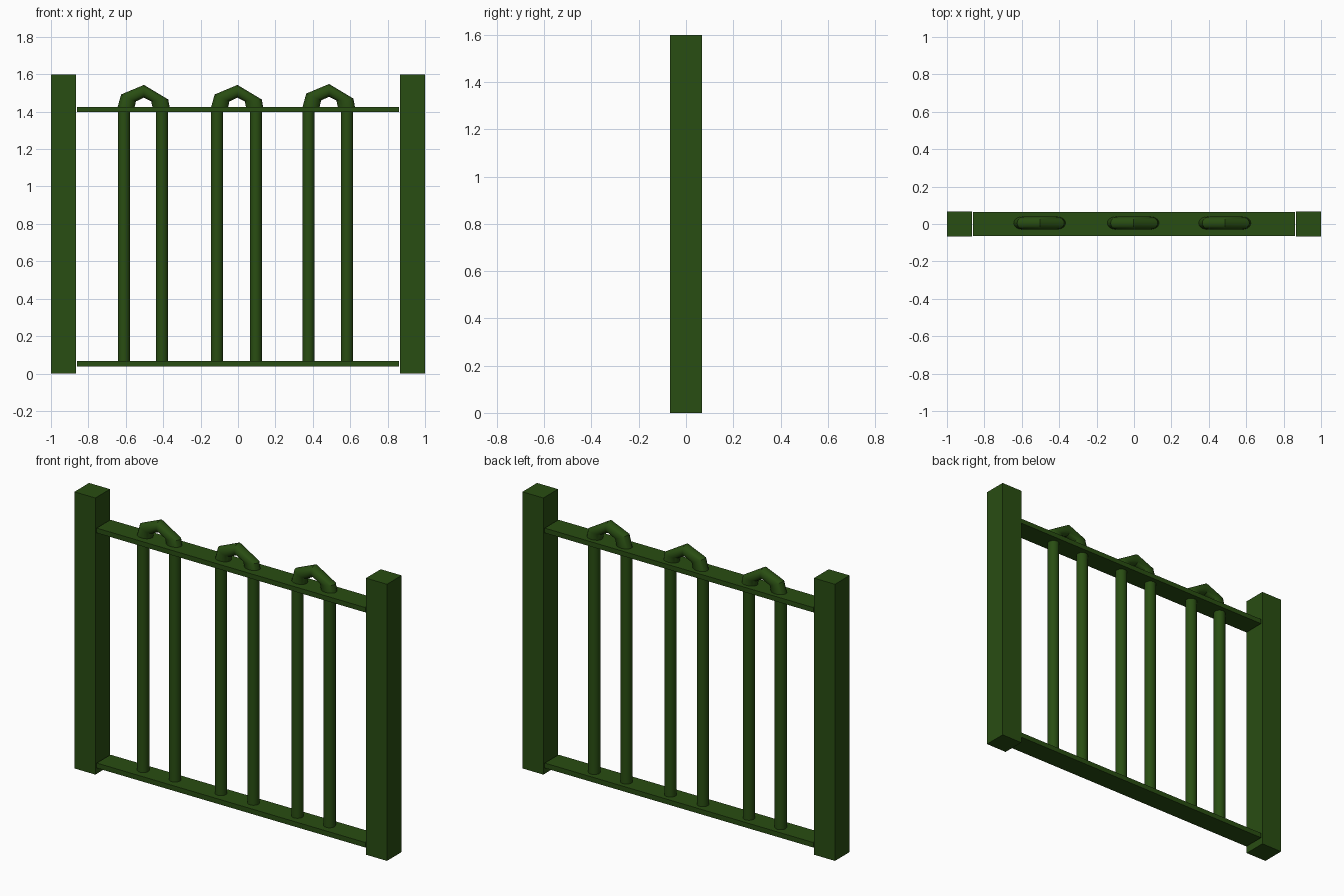
import bpy, bmesh, math
from mathutils import Vector

if "Cube" in bpy.data.objects:
    bpy.data.objects.remove(bpy.data.objects["Cube"])

green = bpy.data.materials.new("dark_green")
green.diffuse_color = (0.022, 0.075, 0.006, 1)
green.use_nodes = True
green.node_tree.nodes["Principled BSDF"].inputs["Base Color"].default_value = green.diffuse_color


def finish(name, bm, smooth=False):
    bmesh.ops.recalc_face_normals(bm, faces=bm.faces)
    mesh = bpy.data.meshes.new(name)
    bm.to_mesh(mesh)
    bm.free()
    mesh.materials.append(green)
    obj = bpy.data.objects.new(name, mesh)
    bpy.context.collection.objects.link(obj)
    if smooth:
        bpy.ops.object.select_all(action='DESELECT')
        obj.select_set(True)
        bpy.context.view_layer.objects.active = obj
        bpy.ops.object.shade_smooth_by_angle(angle=math.radians(30))
    return obj


def box(name, lo, hi):
    bm = bmesh.new()
    bmesh.ops.create_cube(bm, size=1)
    lo, hi = Vector(lo), Vector(hi)
    bmesh.ops.scale(bm, vec=hi - lo, verts=bm.verts)
    bmesh.ops.translate(bm, vec=(lo + hi) / 2, verts=bm.verts)
    return finish(name, bm)


def sweep(name, stations, width, sides, y=0.0):
    """Tube through stations, each an (outer, inner) pair of xz points."""
    bm = bmesh.new()
    rings = []
    for (ox, oz), (ix, iz) in stations:
        outer, inner = Vector((ox, y, oz)), Vector((ix, y, iz))
        mid, half = (outer + inner) / 2, (outer - inner) / 2
        ring = []
        for i in range(sides):
            a = math.tau * i / sides
            ring.append(bm.verts.new(mid + half * math.cos(a) + Vector((0, width * math.sin(a), 0))))
        rings.append(ring)
    for a, b in zip(rings, rings[1:]):
        for i in range(sides):
            j = (i + 1) % sides
            bm.faces.new((a[i], a[j], b[j], b[i]))
    bm.faces.new(rings[0])
    bm.faces.new(rings[-1])
    return finish(name, bm, True)


# Square end posts
for side, x in (("left", -0.933), ("right", 0.933)):
    box(side + "_post", (x - 0.067, -0.067, 0), (x + 0.067, 0.067, 1.6))

# Flat rails
box("bottom_rail", (-0.86, -0.063, 0.038), (0.86, 0.063, 0.067))
box("top_rail", (-0.86, -0.063, 1.398), (0.86, 0.063, 1.426))

# Faceted, slightly lopsided hoop profile: outer and inner points
HOOP = [((-0.144, 1.405), (-0.052, 1.405)),
        ((-0.120, 1.492), (-0.041, 1.455)),
        ((0.002, 1.543), (0.002, 1.475)),
        ((0.132, 1.465), (0.041, 1.455)),
        ((0.143, 1.405), (0.052, 1.405))]

# Paired round bars, each pair with a hoop on the top rail
R = 0.032
pairs = [(-0.505, 0, -0.610, -0.406), (-0.005, 0, -0.112, 0.096), (0.485, 0.005, 0.377, 0.583)]
for n, (cx, dz, *bars) in enumerate(pairs, 1):
    for side, x in zip(("left", "right"), bars):
        sweep(f"{side}_bar_{n}", [((x + R, z), (x - R, z)) for z in (0.05, 1.41)], R, 20, 0.005)
    path = [((ox + cx, oz + dz), (ix + cx, iz + dz)) for (ox, oz), (ix, iz) in HOOP]
    sweep(f"hoop_{n}", path, 0.034, 20, 0.005)
